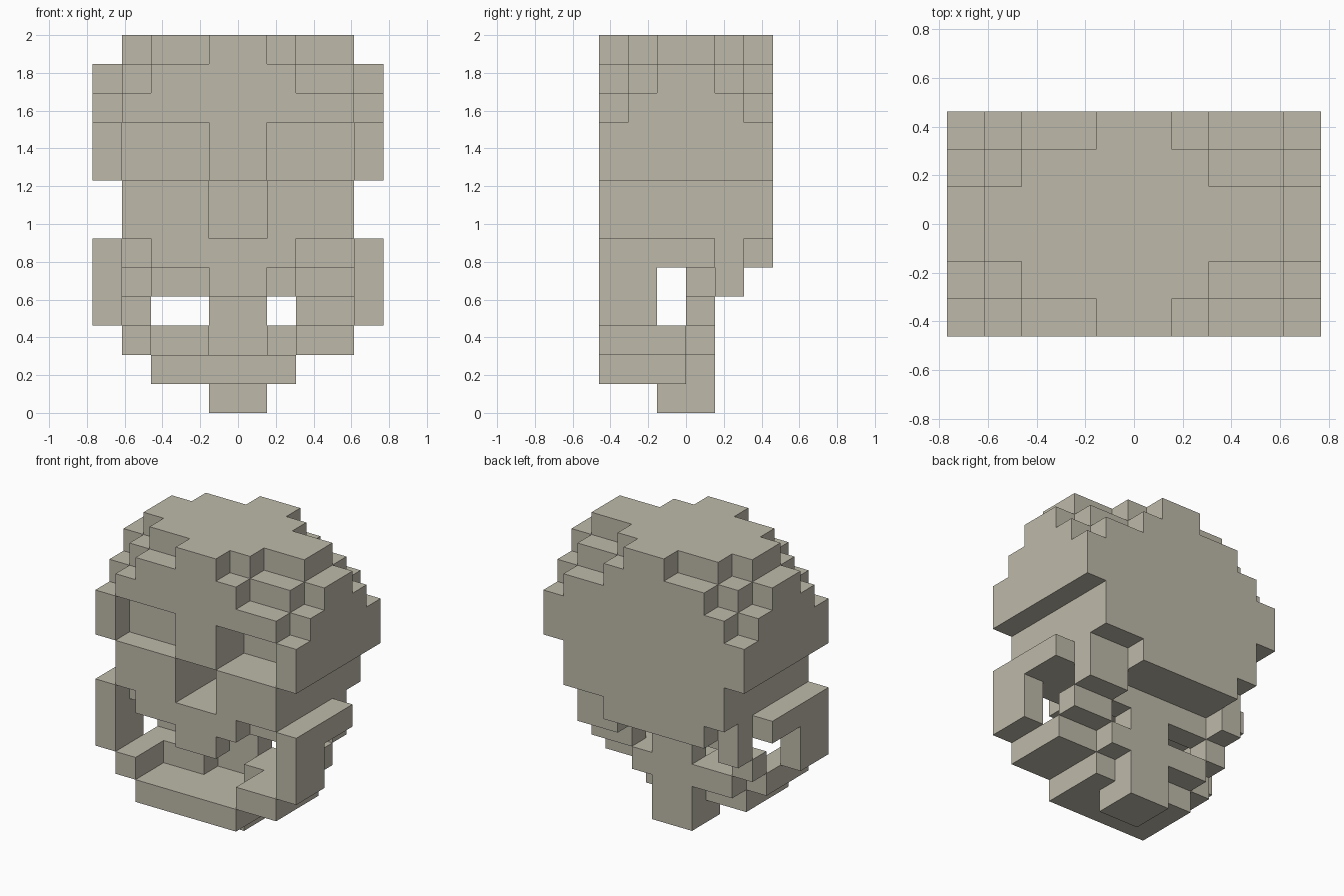
import bpy
import bmesh
from math import radians
from mathutils import Vector

cube = bpy.data.objects.get("Cube")
if cube:
    bpy.data.objects.remove(cube, do_unlink=True)

U = 2 / 13                      # edge length of one block
ORIGIN = Vector((-5, -3, 0))    # centres the 10 x 6 block grid

bone = bpy.data.materials.new("bone")
bone.use_nodes = True
colour = (0.515, 0.491, 0.402, 1)
bone.diffuse_color = colour
bone.node_tree.nodes["Principled BSDF"].inputs["Base Color"].default_value = colour


def box(x0, x1, y0, y1, z0, z1):
    """Blocks filling a range of the grid (end values excluded)."""
    return {(x, y, z) for x in range(x0, x1) for y in range(y0, y1) for z in range(z0, z1)}


def rounded(z, widths):
    """One layer, given as (start, end) widths for the outer, next and middle rows."""
    cells = set()
    for row, width in enumerate(widths):
        if width:
            cells |= box(*width, row, row + 1, z, z + 1)
            cells |= box(*width, 5 - row, 6 - row, z, z + 1)
    return cells


def build(name, cells):
    """Mesh the outer faces of a block set and merge the flat areas."""
    bm = bmesh.new()
    for cell in cells:
        centre = Vector(cell) + Vector((0.5, 0.5, 0.5))
        for axis in range(3):
            for sign in (-1, 1):
                beside = list(cell)
                beside[axis] += sign
                if tuple(beside) in cells:
                    continue
                n, a, b = Vector(), Vector(), Vector()
                n[axis] = sign / 2
                a[(axis + 1) % 3] = 0.5
                b[(axis + 2) % 3] = sign / 2
                corners = (-a - b, a - b, a + b, b - a)
                bm.faces.new([bm.verts.new((centre + n + c + ORIGIN) * U) for c in corners])
    bmesh.ops.remove_doubles(bm, verts=bm.verts, dist=U / 100)
    bmesh.ops.dissolve_limit(bm, angle_limit=radians(1), verts=bm.verts, edges=bm.edges)
    mesh = bpy.data.meshes.new(name)
    bm.to_mesh(mesh)
    bm.free()
    mesh.materials.append(bone)
    bpy.context.collection.objects.link(bpy.data.objects.new(name, mesh))


FULL, WIDE, MID, THIN = (0, 10), (1, 9), (2, 7), (4, 6)

# Cranium: a stack of stepped layers
cranium = rounded(12, (THIN, MID, WIDE))
cranium |= rounded(11, (MID, WIDE, FULL))
cranium |= rounded(10, (WIDE, FULL, FULL))
cranium |= box(0, 10, 0, 6, 8, 10)
cranium |= box(1, 9, 0, 6, 6, 8)
cranium |= rounded(5, (MID, WIDE, WIDE))

# Eye sockets and nose opening
cranium -= box(1, 4, 0, 1, 8, 10)
cranium -= box(6, 9, 0, 2, 8, 10)
cranium -= box(4, 6, 0, 3, 6, 8)

# Upper teeth, skull base and the two knobs behind the jaw
cranium |= box(4, 6, 0, 1, 4, 5)
cranium |= box(2, 7, 3, 4, 4, 5)
cranium |= box(1, 2, 4, 5, 4, 5) | box(7, 9, 4, 5, 4, 5)
build("cranium", cranium)

# Lower jaw: chin, side bars, back bar and hinge blocks
jaw = box(2, 7, 0, 3, 1, 2)
jaw |= box(1, 2, 0, 3, 2, 3) | box(7, 9, 0, 3, 2, 3)
jaw |= box(2, 4, 2, 4, 2, 3) | box(6, 7, 2, 4, 2, 3)
jaw |= box(1, 2, 3, 4, 3, 4) | box(7, 9, 3, 4, 3, 4)
build("lower_jaw", jaw)

# Cheek arches on both sides
for name, x in (("right_cheek", 0), ("left_cheek", 9)):
    build(name, box(x, x + 1, 0, 2, 3, 6) | box(x, x + 1, 2, 4, 5, 6))

# Neck column with a foot reaching forward under the chin
build("neck", box(4, 6, 3, 4, 0, 4) | box(4, 6, 2, 3, 0, 1))
